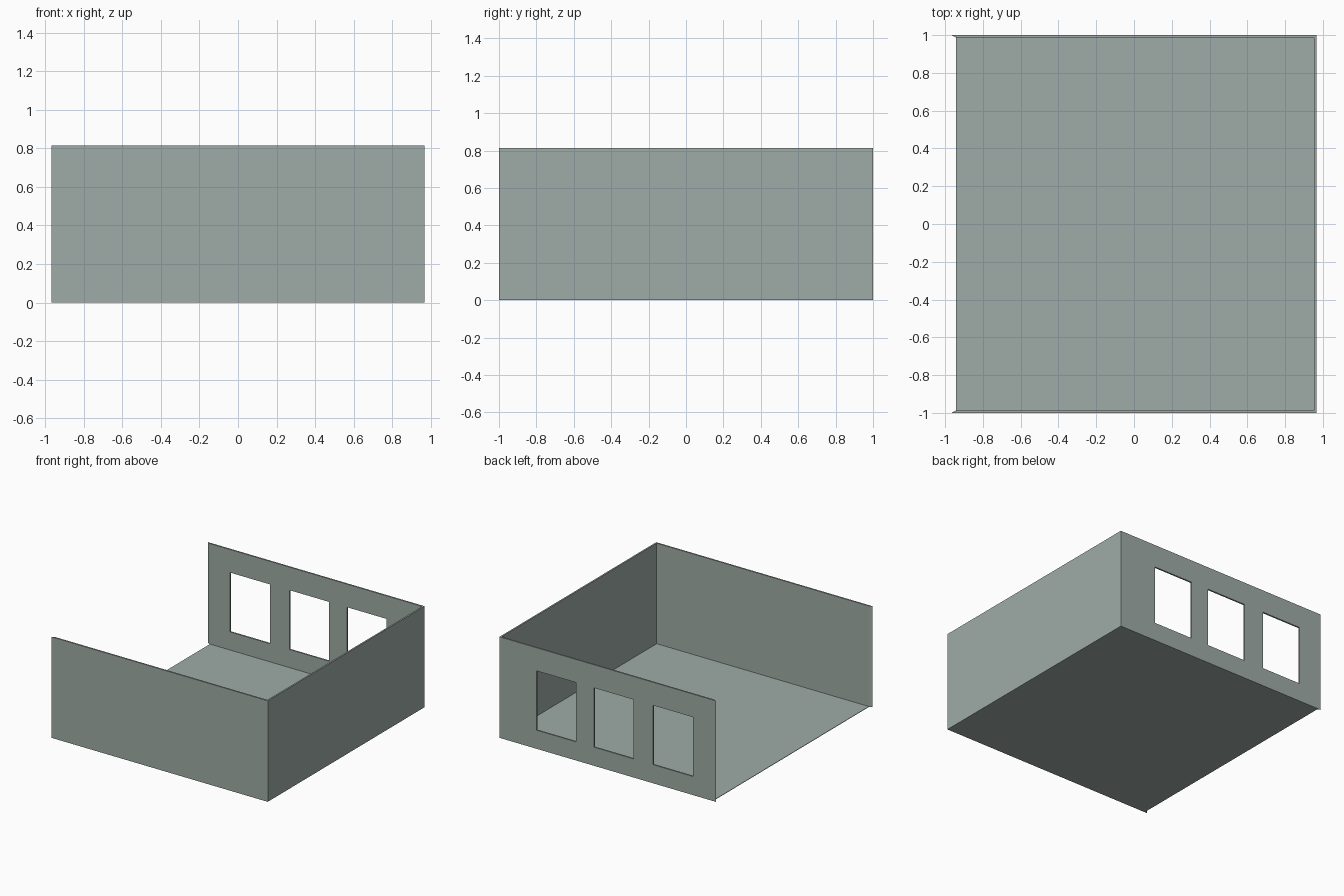
import bpy
import bmesh

if "Cube" in bpy.data.objects:
    bpy.data.objects.remove(bpy.data.objects["Cube"])

HX, HY, TOP = 0.966, 1.0, 0.815   # outer half sizes and wall height
T, FLOOR_T = 0.013, 0.004         # wall and floor thickness
FLOOR_X = -0.942                  # open side edge of the floor


def prism(name, outline, z0, z1):
    """Extrude a flat xy outline from z0 to z1."""
    bm = bmesh.new()
    face = bm.faces.new([bm.verts.new((x, y, z0)) for x, y in outline])
    ext = bmesh.ops.extrude_face_region(bm, geom=[face])
    verts = [g for g in ext["geom"] if isinstance(g, bmesh.types.BMVert)]
    bmesh.ops.translate(bm, verts=verts, vec=(0, 0, z1 - z0))
    bmesh.ops.recalc_face_normals(bm, faces=bm.faces)
    mesh = bpy.data.meshes.new(name)
    bm.to_mesh(mesh)
    bm.free()
    obj = bpy.data.objects.new(name, mesh)
    bpy.context.collection.objects.link(obj)
    return obj


def box(name, x0, x1, y0, y1, z0, z1):
    return prism(name, [(x0, y0), (x1, y0), (x1, y1), (x0, y1)], z0, z1)


def cut(target, cutter):
    """Subtract the cutter from the target and discard it."""
    cutter.hide_render = True
    mod = target.modifiers.new("cut", 'BOOLEAN')
    mod.operation = 'DIFFERENCE'
    mod.solver = 'EXACT'
    mod.object = cutter
    bpy.context.view_layer.objects.active = target
    bpy.ops.object.modifier_apply(modifier=mod.name)
    bpy.data.objects.remove(cutter)


# Outer block; the wall ends on the open side are mitred
room = prism("room_shell", [
    (-HX, -HY), (HX, -HY), (HX, HY), (-HX, HY),
    (FLOOR_X, HY - T), (FLOOR_X, -HY + T)], 0, TOP)

# Grey-green paint
paint = bpy.data.materials.new("grey_green")
paint.diffuse_color = (0.345, 0.41, 0.382, 1)
paint.use_nodes = True
paint.node_tree.nodes["Principled BSDF"].inputs["Base Color"].default_value = paint.diffuse_color
room.data.materials.append(paint)

# Hollow interior, open at the top and the left
cut(room, box("interior_cutter", -1.2, HX - T, -HY + T, HY - T, FLOOR_T, 1.2))

# Three windows in the back wall
for left in (-0.761, -0.232, 0.281):
    cut(room, box("window_cutter", left, left + 0.354, 0.9, 1.1, 0.15, 0.629))
